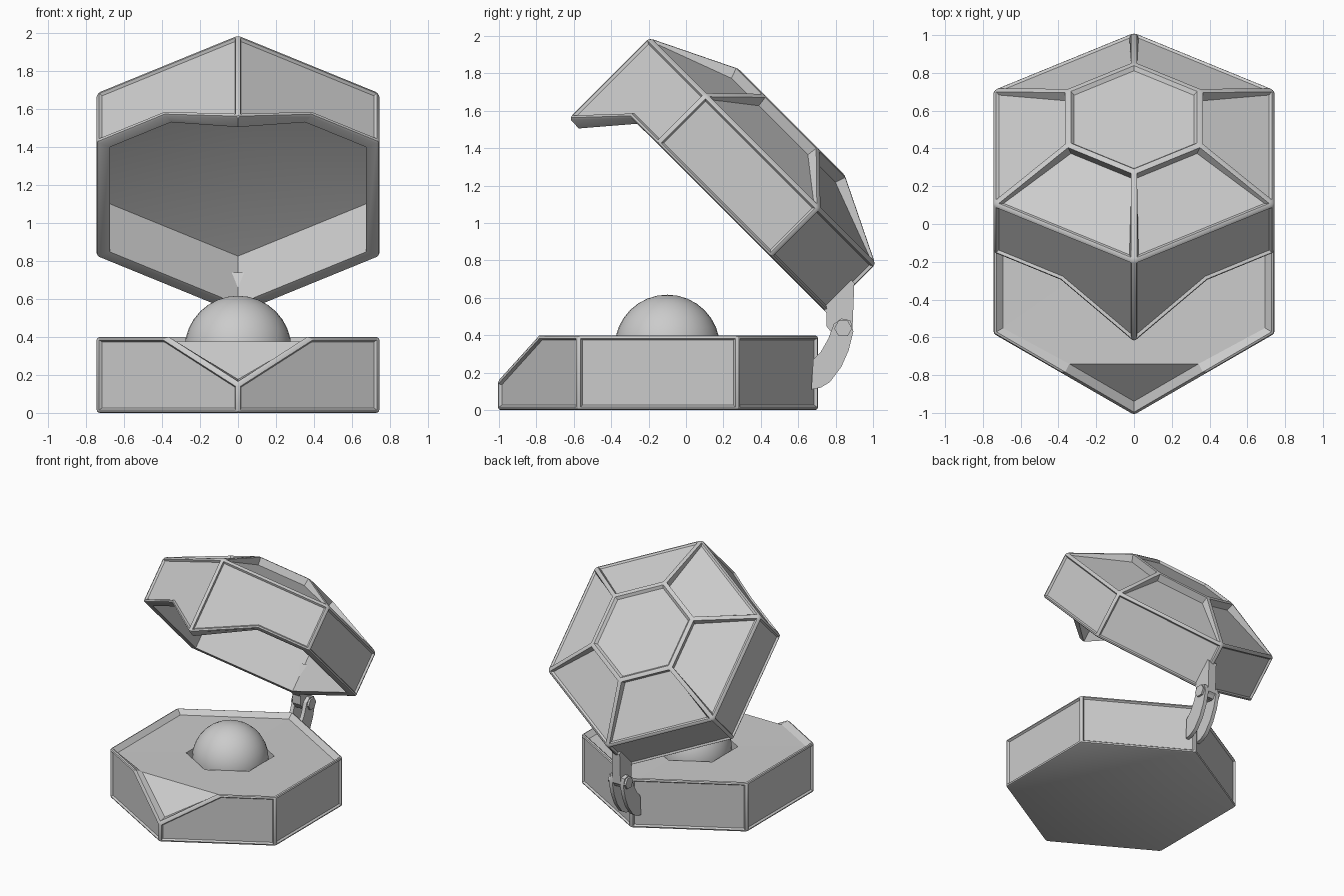
import bpy, bmesh, math
from mathutils import Matrix, Vector

if "Cube" in bpy.data.objects:
    bpy.data.objects.remove(bpy.data.objects["Cube"])

R = 0.86      # hexagon radius of both halves
SPLIT = 0.39  # half width of the front notch / tooth


def hexagon(bm, r, z):
    return [bm.verts.new((r * math.sin(k * math.pi / 3), -r * math.cos(k * math.pi / 3), z))
            for k in range(6)]


def notched(bm, r, z, tip):
    """Hexagon with the front corner lifted or dropped to height tip."""
    h = hexagon(bm, r, z)
    h[0].co.z = tip
    s = SPLIT * r / R
    y = -r + s / math.sqrt(3)
    return [h[0], bm.verts.new((s, y, z))] + h[1:] + [bm.verts.new((-s, y, z))]


def walls(bm, six, eight):
    """Join a plain hexagon to a notched one; the two front walls have five corners."""
    bm.faces.new((six[0], six[1], eight[2], eight[1], eight[0]))
    for k in range(1, 5):
        bm.faces.new((six[k], six[k + 1], eight[k + 2], eight[k + 1]))
    bm.faces.new((six[5], six[0], eight[0], eight[7], eight[6]))


def bridge(bm, a, b):
    n = len(a)
    return [bm.faces.new((a[i], a[(i + 1) % n], b[(i + 1) % n], b[i])) for i in range(n)]


def bevel(bm, edges, w):
    bmesh.ops.bevel(bm, geom=edges, offset=w, offset_type='OFFSET', segments=2,
                    profile=0.5, affect='EDGES', clamp_overlap=True)
    bm.normal_update()


def outer_walls(bm):
    out = []
    for f in bm.faces:
        c = f.calc_center_median()
        if f.calc_area() > 0.05 and abs(f.normal.z) < 0.1 and c.x * f.normal.x + c.y * f.normal.y > 0:
            out.append(f)
    return out


def inset(bm, faces, t, d):
    bmesh.ops.inset_individual(bm, faces=faces, thickness=t, depth=d, use_even_offset=True)


def finish(bm, name):
    bmesh.ops.recalc_face_normals(bm, faces=bm.faces)
    me = bpy.data.meshes.new(name)
    bm.to_mesh(me)
    bm.free()
    ob = bpy.data.objects.new(name, me)
    bpy.context.collection.objects.link(ob)
    smooth(ob)
    return ob


def smooth(ob):
    bpy.ops.object.select_all(action='DESELECT')
    ob.select_set(True)
    bpy.context.view_layer.objects.active = ob
    bpy.ops.object.shade_smooth_by_angle(angle=math.radians(30))


# base: hexagonal box with a sloped notch at the front
bm = bmesh.new()
bottom, top = hexagon(bm, R, 0), notched(bm, R, 0.4, 0.15)
walls(bm, bottom, top)
bm.faces.new(bottom)
bm.faces.new(top[1:])
bm.faces.new((top[7], top[0], top[1]))
bmesh.ops.recalc_face_normals(bm, faces=bm.faces)
crease = bm.edges.get((top[1], top[7]))
bevel(bm, [e for e in bm.edges if e != crease], 0.016)
inset(bm, outer_walls(bm), 0.01, -0.014)
upper = [f for f in bm.faces if f.normal.z > 0.4 and f.calc_area() > 0.04]
bmesh.ops.inset_region(bm, faces=upper, thickness=0.035, depth=-0.035,
                       use_even_offset=True, use_boundary=True)
base = finish(bm, "base")
base.location = (0, -0.15, 0)

# hexagonal socket around the dome
bpy.ops.mesh.primitive_cylinder_add(vertices=6, radius=0.325, depth=0.2, location=(0, -0.1, 0.4))
cutter = bpy.context.object
cutter.name = "socket_cutter"
cutter.hide_render = True
mod = base.modifiers.new("socket", 'BOOLEAN')
mod.object, mod.operation, mod.solver = cutter, 'DIFFERENCE', 'EXACT'
bpy.context.view_layer.objects.active = base
bpy.ops.object.modifier_apply(modifier=mod.name)
bpy.data.objects.remove(cutter)

# dome
bpy.ops.mesh.primitive_uv_sphere_add(segments=32, ring_count=16, radius=0.282, location=(0, -0.1, 0.335))
dome = bpy.context.object
dome.name = "dome"
smooth(dome)

# lid: hollow hexagonal shell with a front tooth and a faceted crown
bm = bmesh.new()
rim, shoulder, crown = notched(bm, R, 0, -0.24), hexagon(bm, R, 0.368), hexagon(bm, 0.405, 0.59)
walls(bm, shoulder, rim)
bridge(bm, shoulder, crown)
bm.faces.new(crown)
rim_in, ceiling = notched(bm, 0.78, 0, -0.24), hexagon(bm, 0.78, 0.358)
bridge(bm, rim, rim_in)
walls(bm, ceiling, rim_in)
peak = bm.verts.new((0, 0, 0.46))
for k in range(6):
    bm.faces.new((ceiling[k], ceiling[(k + 1) % 6], peak))
bmesh.ops.recalc_face_normals(bm, faces=bm.faces)
outer = set(rim + shoulder + crown)
bevel(bm, [e for e in bm.edges if all(v in outer for v in e.verts)], 0.016)
inset(bm, outer_walls(bm), 0.01, -0.014)
roof = [f for f in bm.faces if f.normal.z > 0.5 and f.calc_area() > 0.05]
cap = [f for f in roof if f.normal.z > 0.98]
facets = [f for f in roof if f.normal.z <= 0.98]
inset(bm, cap, 0.018, -0.018)
inset(bm, facets, 0.012, -0.012)
# sink the inner end of each facet so the ribs grow towards the crown
for f in facets:
    n = f.normal.copy()
    for v in sorted(f.verts, key=lambda v: v.co.xy.length)[:2]:
        v.co -= n * 0.045
lid = finish(bm, "lid")
lid.location = (0, 0.148, 1.124)
lid.rotation_euler.x = math.radians(-45)


# hinge plates from side profiles (y, z)
def plate(name, profile, x0, x1):
    bm = bmesh.new()
    a, b = [[bm.verts.new((x, y, z)) for y, z in profile] for x in (x0, x1)]
    bridge(bm, a, b)
    bm.faces.new(a)
    bm.faces.new(b)
    return finish(bm, name)


plate("hinge_upper_arm", [(0.72, 0.56), (0.75, 0.52), (0.75, 0.45), (0.79, 0.40), (0.85, 0.39),
                          (0.89, 0.43), (0.90, 0.68), (0.84, 0.74)], -0.035, 0.035)
lower = [(0.68, 0.27), (0.72, 0.31), (0.76, 0.38), (0.79, 0.46), (0.83, 0.49), (0.88, 0.48),
         (0.895, 0.42), (0.87, 0.32), (0.83, 0.23), (0.77, 0.15), (0.72, 0.12), (0.67, 0.11)]
for side, s in (("right", 1), ("left", -1)):
    plate("hinge_lower_arm_" + side, lower, s * 0.035, s * 0.065)

# hinge pin
bpy.ops.mesh.primitive_cylinder_add(vertices=6, radius=0.048, depth=0.16, location=(0, 0.84, 0.437),
                                    rotation=(0, math.pi / 2, 0))
bpy.context.object.name = "hinge_pin"
